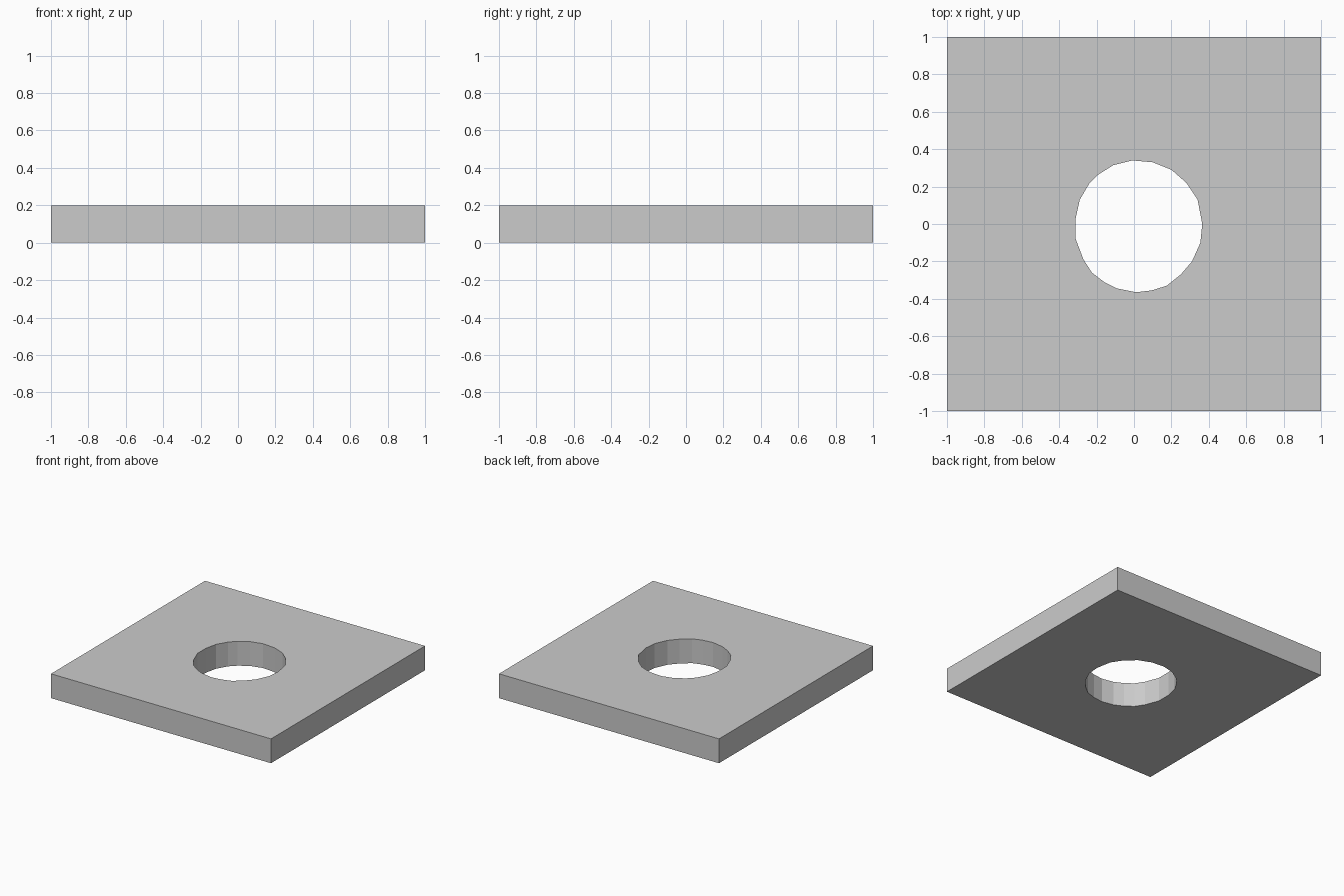
import bpy
import bmesh

if "Cube" in bpy.data.objects:
    bpy.data.objects.remove(bpy.data.objects["Cube"])

THICKNESS = 0.2

# Outlines seen from above: square slab and slightly uneven 22-sided hole
SQUARE = [(-1, -1), (1, -1), (1, 1), (-1, 1)]
HOLE = [
    (-0.01, 0.34), (0.10, 0.33), (0.20, 0.29), (0.28, 0.22), (0.34, 0.13),
    (0.365, 0.0), (0.355, -0.10), (0.31, -0.20), (0.25, -0.27), (0.175, -0.33),
    (0.095, -0.355), (0.01, -0.365), (-0.09, -0.345), (-0.16, -0.31),
    (-0.225, -0.26), (-0.27, -0.19), (-0.312, -0.08), (-0.312, 0.03),
    (-0.29, 0.13), (-0.24, 0.215), (-0.19, 0.265), (-0.11, 0.315),
]


def add_loop(bm, points):
    verts = [bm.verts.new((x, y, 0)) for x, y in points]
    return [bm.edges.new((v, verts[i - 1])) for i, v in enumerate(verts)]


# Slab: fill between the two outlines, then extrude upward
bm = bmesh.new()
edges = add_loop(bm, SQUARE) + add_loop(bm, HOLE)
bmesh.ops.triangle_fill(bm, edges=edges, use_beauty=True, normal=(0, 0, 1))
top = bmesh.ops.extrude_face_region(bm, geom=bm.faces[:], use_keep_orig=True)
top_verts = [g for g in top["geom"] if isinstance(g, bmesh.types.BMVert)]
bmesh.ops.translate(bm, verts=top_verts, vec=(0, 0, THICKNESS))
bmesh.ops.recalc_face_normals(bm, faces=bm.faces[:])

mesh = bpy.data.meshes.new("plate_with_hole")
bm.to_mesh(mesh)
bm.free()
plate = bpy.data.objects.new("plate_with_hole", mesh)
bpy.context.collection.objects.link(plate)
